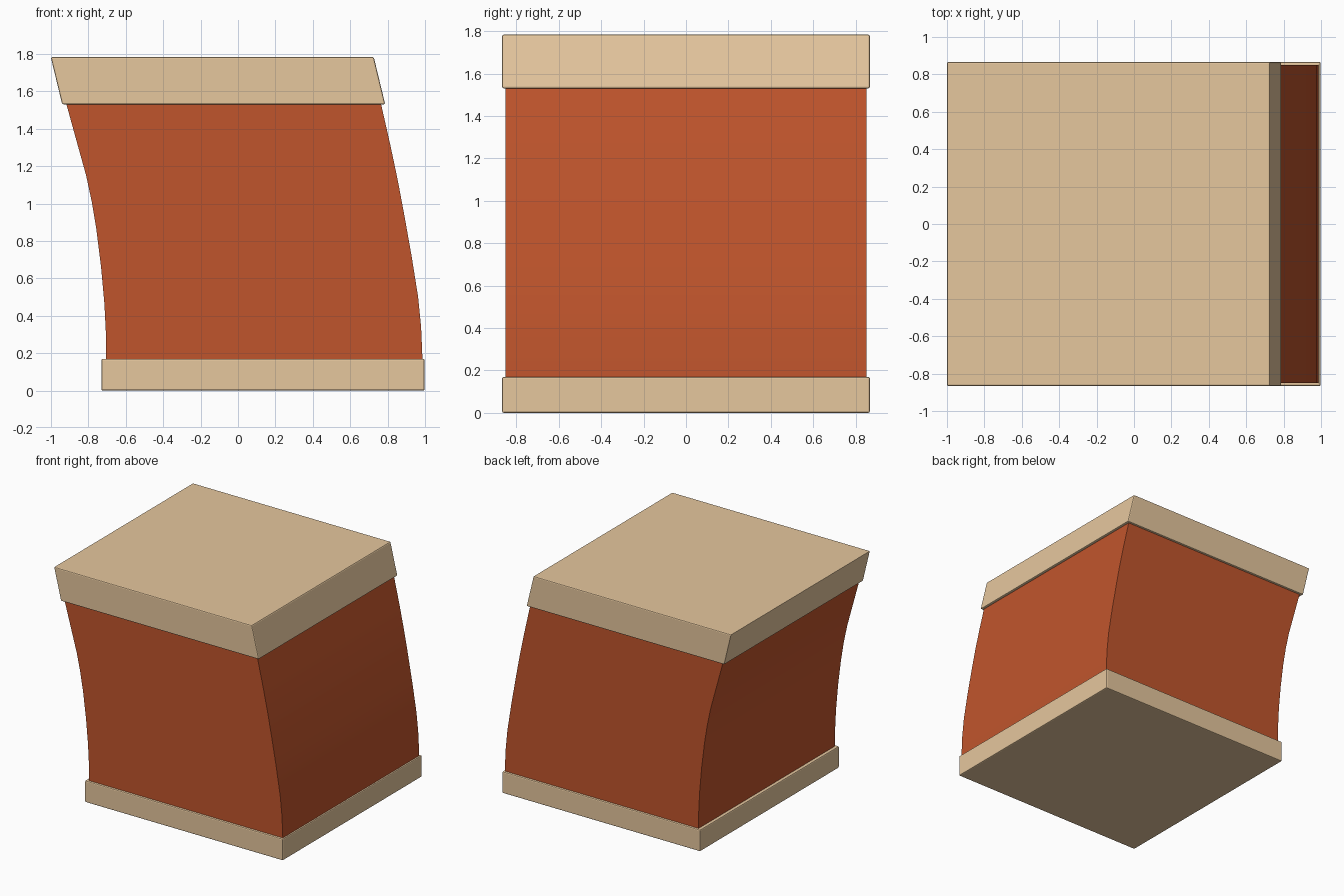
import bpy, bmesh

if "Cube" in bpy.data.objects:
    bpy.data.objects.remove(bpy.data.objects["Cube"])


def material(name, color):
    m = bpy.data.materials.new(name)
    m.diffuse_color = (*color, 1)
    m.use_nodes = True
    m.node_tree.nodes["Principled BSDF"].inputs["Base Color"].default_value = m.diffuse_color
    return m


def extrude_profile(name, points, half_depth, mat, bevel=0):
    """Extrude an x/z outline symmetrically along y."""
    bm = bmesh.new()
    front = bm.faces.new([bm.verts.new((x, -half_depth, z)) for x, z in points])
    ext = bmesh.ops.extrude_face_region(bm, geom=[front], use_keep_orig=True)
    moved = [v for v in ext["geom"] if isinstance(v, bmesh.types.BMVert)]
    bmesh.ops.translate(bm, verts=moved, vec=(0, 2 * half_depth, 0))
    bmesh.ops.recalc_face_normals(bm, faces=bm.faces)
    mesh = bpy.data.meshes.new(name)
    bm.to_mesh(mesh)
    bm.free()
    mesh.materials.append(mat)
    ob = bpy.data.objects.new(name, mesh)
    bpy.context.collection.objects.link(ob)
    bpy.context.view_layer.objects.active = ob
    ob.select_set(True)
    if bevel:
        mod = ob.modifiers.new("soft_edges", "BEVEL")
        mod.width = bevel
        mod.segments = 2
    else:
        bpy.ops.object.shade_smooth_by_angle()
    ob.select_set(False)
    return ob


brick = material("brick", (0.527, 0.090, 0.025))
sand = material("sand", (0.787, 0.57, 0.34))

# Curved leaning body
left = [(-0.705, 0.15), (-0.706, 0.30), (-0.714, 0.46), (-0.732, 0.66), (-0.757, 0.86),
        (-0.782, 1.01), (-0.812, 1.15), (-0.862, 1.33), (-0.92, 1.54)]
right = [(0.987, 0.15), (0.979, 0.34), (0.963, 0.50), (0.928, 0.72), (0.887, 0.95),
         (0.853, 1.13), (0.815, 1.31), (0.763, 1.54)]
extrude_profile("body", left + right[::-1], 0.85, brick)

# Straight base plinth
extrude_profile("base", [(-0.73, 0), (0.998, 0), (0.998, 0.17), (-0.73, 0.17)],
                0.867, sand, 0.008)

# Sheared top slab
extrude_profile("top_slab", [(-0.94, 1.53), (0.787, 1.53), (0.726, 1.783), (-1.001, 1.783)],
                0.867, sand, 0.008)
